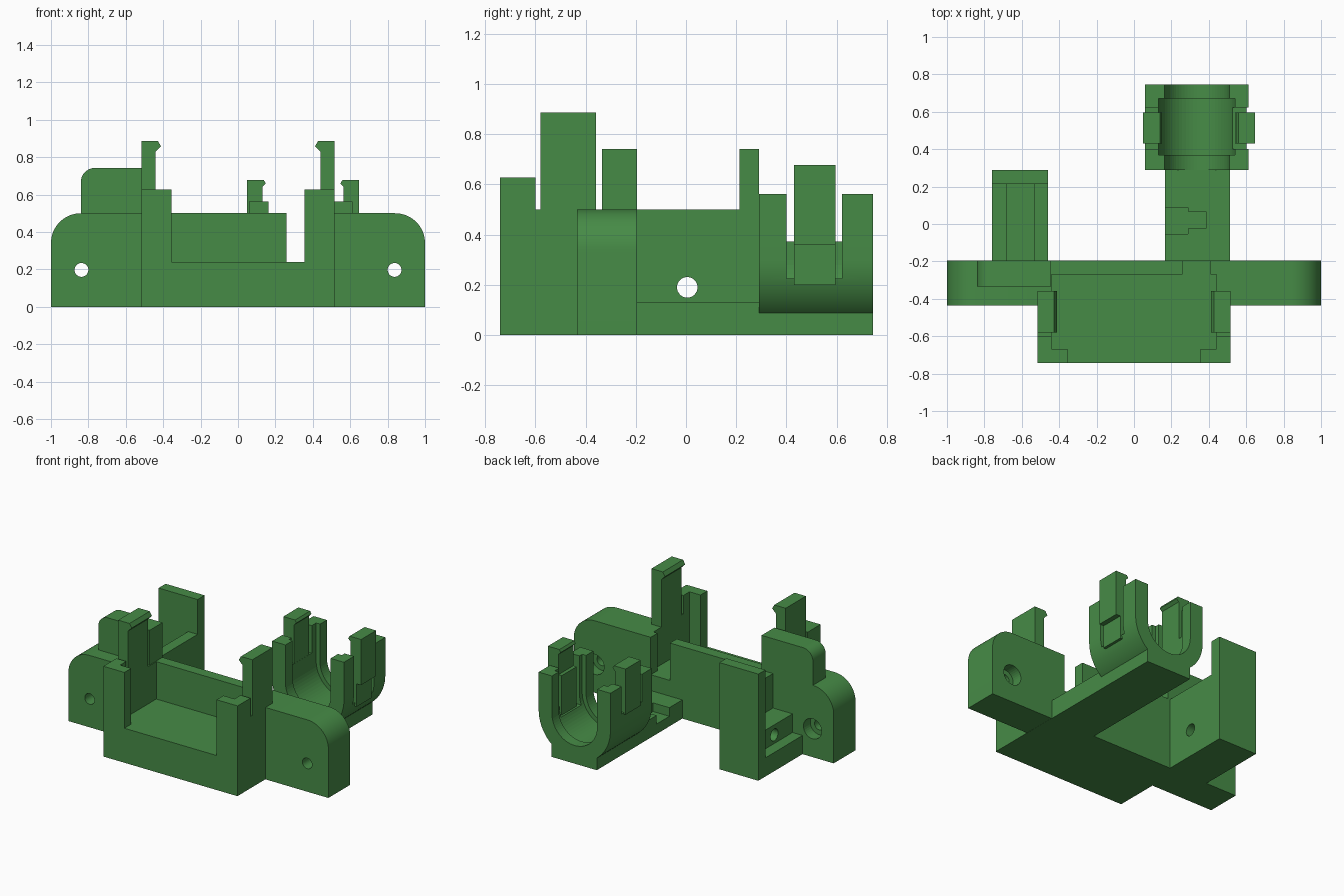
import bpy, bmesh, math

if "Cube" in bpy.data.objects:
    bpy.data.objects.remove(bpy.data.objects["Cube"])

green = bpy.data.materials.new("bracket green")
green.diffuse_color = (0.062, 0.26, 0.062, 1)
green.use_nodes = True
green.node_tree.nodes["Principled BSDF"].inputs["Base Color"].default_value = green.diffuse_color


def prism(name, pts, y0, y1):
    """Extrude an (x, z) profile along y."""
    bm = bmesh.new()
    face = bm.faces.new([bm.verts.new((x, y0, z)) for x, z in pts])
    ext = bmesh.ops.extrude_face_region(bm, geom=[face])
    for v in ext["geom"]:
        if isinstance(v, bmesh.types.BMVert):
            v.co.y = y1
    bmesh.ops.recalc_face_normals(bm, faces=bm.faces)
    me = bpy.data.meshes.new(name)
    bm.to_mesh(me)
    bm.free()
    ob = bpy.data.objects.new(name, me)
    bpy.context.collection.objects.link(ob)
    me.materials.append(green)
    return ob


def box(name, x0, x1, y0, y1, z0, z1):
    return prism(name, [(x0, z0), (x1, z0), (x1, z1), (x0, z1)], y0, y1)


def arc(cx, cz, r, a0, a1, n=16):
    return [(cx + r * math.cos(math.radians(a0 + (a1 - a0) * i / n)),
             cz + r * math.sin(math.radians(a0 + (a1 - a0) * i / n))) for i in range(n + 1)]


def rod(name, x, z, r, y0, y1):
    return prism(name, arc(x, z, r, 0, 360, 32)[:-1], y0, y1)


def cut(ob, cutter):
    cutter.hide_render = True
    cutter.display_type = 'WIRE'
    m = ob.modifiers.new("cut", 'BOOLEAN')
    m.operation, m.object, m.solver = 'DIFFERENCE', cutter, 'EXACT'


def smooth(ob):
    bpy.ops.object.select_all(action='DESELECT')
    ob.select_set(True)
    bpy.context.view_layer.objects.active = ob
    bpy.ops.object.shade_smooth_by_angle(angle=math.radians(30))


def hook(name, wall, lip, side, base, top, y0, y1):
    """Snap clip: wall = (outer, inner) x, barbed lip pointing inward (side = +1 towards +x)."""
    o, i = wall
    b = lip * side
    prism(name, [(o, base), (i, base), (i, top - 2 * lip), (i + b, top - lip),
                 (i + b * 0.4, top), (o, top)], y0, y1)


# Main tray with floor, side walls and front corner posts
box("tray_base", -0.517, 0.515, -0.742, -0.195, 0, 0.24)
for s, tag in ((-1, "left"), (1, "right")):
    def span(a, b):
        return sorted((s * a, s * b))
    box(f"{tag}_side_wall", *span(0.44, 0.516), -0.60, -0.27, 0.24, 0.5)
    box(f"{tag}_post_side", *span(0.44, 0.516), -0.742, -0.60, 0.24, 0.628)
    box(f"{tag}_post_front", *span(0.355, 0.44), -0.742, -0.667, 0.24, 0.628)
    hook(f"{tag}_tray_clip", (s * 0.516, s * 0.44), 0.028, -s, 0.5, 0.887, -0.58, -0.358)
    # Rounded mounting wing with screw hole and counterbore
    wing = prism(f"{tag}_wing", [(s * x, z) for x, z in
                 [(0.516, 0), (1, 0)] + arc(0.84, 0.34, 0.16, 0, 90) + [(0.516, 0.5)]], -0.435, -0.195)
    cut(wing, rod(f"{tag}_screw_cutter", s * 0.837, 0.197, 0.037, -0.5, -0.1))
    cut(wing, rod(f"{tag}_bore_cutter", s * 0.837, 0.197, 0.07, -0.27, -0.1))
    smooth(wing)
box("rear_wall", -0.516, 0.26, -0.27, -0.195, 0.24, 0.5)
box("rear_wall_stub", 0.408, 0.516, -0.27, -0.195, 0.24, 0.5)

# Raised tab with one rounded corner
smooth(prism("raised_tab", [(-0.84, 0.5), (-0.445, 0.5), (-0.445, 0.742)]
             + arc(-0.765, 0.667, 0.075, 90, 180), -0.335, -0.195))

# Stepped left arm, end plate and cross hole
arm = prism("left_arm", [(-0.76, 0), (-0.46, 0), (-0.46, 0.5), (-0.533, 0.5), (-0.533, 0.26),
                         (-0.683, 0.26), (-0.683, 0.13), (-0.76, 0.13)], -0.195, 0.213)
hole = rod("cross_hole_cutter", 0, 0, 0.041, -0.3, 0.3)
hole.rotation_euler = (0, 0, math.pi / 2)
hole.location = (-0.6, 0.005, 0.19)
cut(arm, hole)
smooth(arm)
box("left_end_plate", -0.76, -0.46, 0.213, 0.29, 0, 0.742)

# Right arm with a stepped recess
rarm = box("right_arm", 0.165, 0.513, -0.195, 0.29, 0, 0.13)
cut(rarm, box("recess_wide_cutter", 0.1, 0.29, -0.053, 0.087, 0.07, 0.3))
cut(rarm, box("recess_narrow_cutter", 0.28, 0.385, -0.023, 0.066, 0.07, 0.3))

# U-shaped cradle
CX, CZ = 0.336, 0.30
TOP = 0.563
box("cradle_foot", 0.165, 0.513, 0.29, 0.745, 0, 0.09)


def u_shape(r, top):
    return [(CX - r, top)] + arc(CX, CZ, r, 180, 360, 32) + [(CX + r, top)]


cradle = prism("cradle", u_shape(0.276, TOP), 0.29, 0.745)
cut(cradle, prism("cradle_bore_cutter", u_shape(0.174, 0.8), 0.2, 0.9))
cut(cradle, prism("cradle_groove_cutter", u_shape(0.204, 0.8), 0.37, 0.67))
cut(cradle, box("left_slot_cutter", 0.0, CX, 0.40, 0.622, 0.372, 0.9))
cut(cradle, box("right_slot_cutter", CX, 0.7, 0.40, 0.622, 0.225, 0.9))
smooth(cradle)

# Cradle snap clips
hook("left_cradle_clip", (0.048, 0.131), 0.018, 1, 0.36, 0.677, 0.43, 0.595)
hook("right_cradle_clip", (0.646, 0.565), 0.018, -1, 0.36, 0.677, 0.43, 0.595)
box("right_clip_root", 0.54, 0.612, 0.43, 0.595, 0.20, 0.37)
box("right_clip_web", 0.54, 0.646, 0.43, 0.595, 0.36, 0.5)
